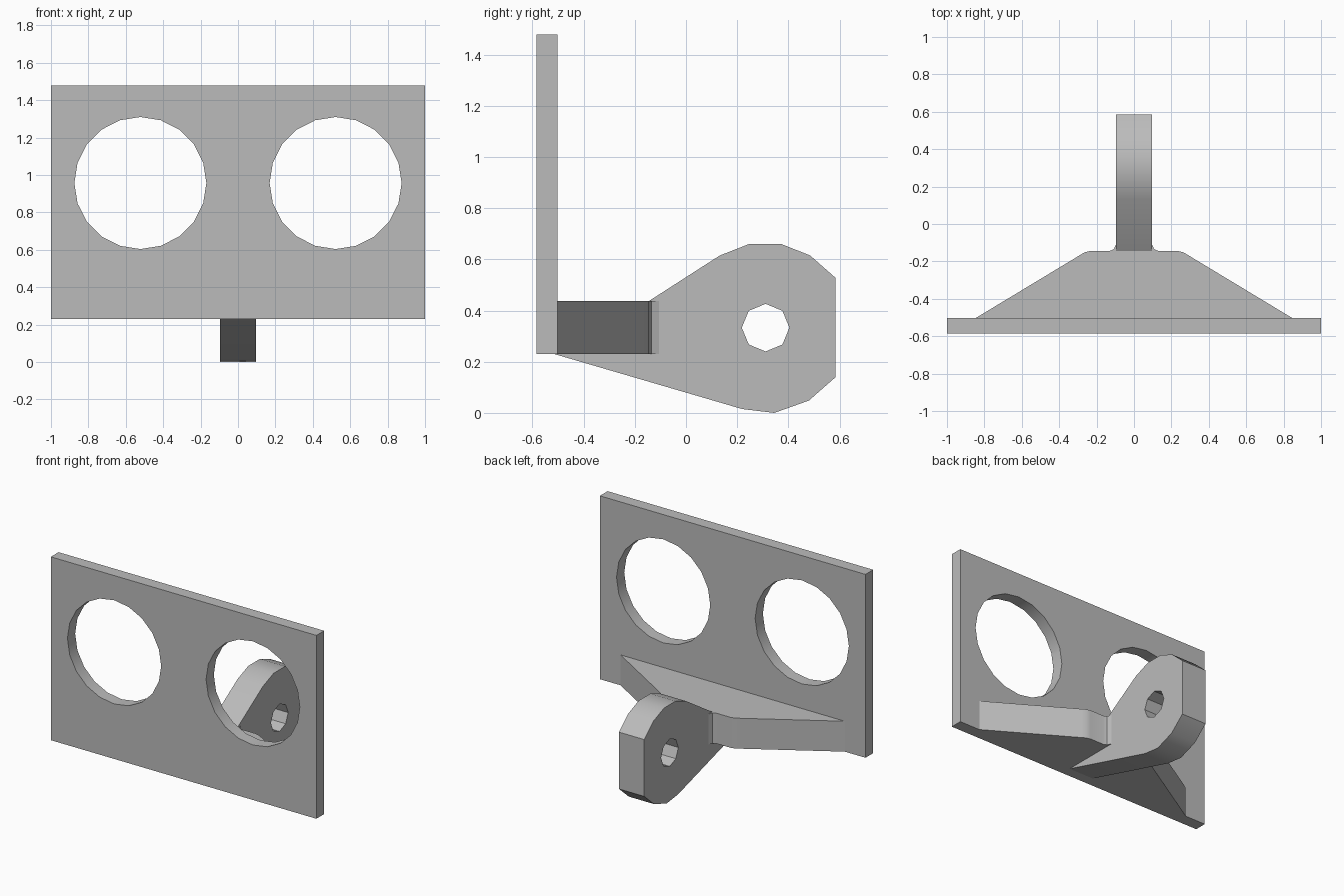
import bpy
import bmesh
from math import cos, sin, tau, radians
from mathutils import Vector

cube = bpy.data.objects.get("Cube")
if cube:
    bpy.data.objects.remove(cube, do_unlink=True)

GREY = (0.5, 0.5, 0.5, 1.0)
metal = bpy.data.materials.new("plain grey")
metal.use_nodes = True
metal.diffuse_color = GREY
metal.node_tree.nodes["Principled BSDF"].inputs["Base Color"].default_value = GREY


def prism(name, outline, axis, low, high):
    """Extrude a 2D outline along an axis; the outline gives the other two coordinates in order."""
    bm = bmesh.new()

    def place(p):
        co = list(p)
        co.insert(axis, low)
        return bm.verts.new(co)

    face = bm.faces.new([place(p) for p in outline])
    side = bmesh.ops.extrude_face_region(bm, geom=[face])["geom"]
    shift = Vector((0, 0, 0))
    shift[axis] = high - low
    bmesh.ops.translate(bm, vec=shift, verts=[g for g in side if isinstance(g, bmesh.types.BMVert)])
    bmesh.ops.recalc_face_normals(bm, faces=bm.faces)
    mesh = bpy.data.meshes.new(name)
    bm.to_mesh(mesh)
    bm.free()
    mesh.materials.append(metal)
    obj = bpy.data.objects.new(name, mesh)
    bpy.context.collection.objects.link(obj)
    return obj


def ring(u, v, radius, sides):
    return [(u + radius * cos(tau * i / sides), v + radius * sin(tau * i / sides)) for i in range(sides)]


def drill(obj, cutter):
    cutter.hide_render = True
    mod = obj.modifiers.new("hole", "BOOLEAN")
    mod.operation = "DIFFERENCE"
    mod.solver = "EXACT"
    mod.object = cutter
    bpy.context.view_layer.objects.active = obj
    bpy.ops.object.modifier_apply(modifier=mod.name)
    bpy.data.objects.remove(cutter, do_unlink=True)


# Upright plate with two large round holes
BASE, BACK = 0.23, -0.502
plate = prism("face_plate", [(-1, BASE), (1, BASE), (1, 1.478), (-1, 1.478)], 1, -0.585, BACK)
for side in (-1, 1):
    drill(plate, prism("plate_cutter", ring(side * 0.522, 0.957, 0.353, 20), 1, -0.7, -0.4))

# Tapered gusset behind the plate, with small fillets into the lug
half = [(0.845, BACK), (0.29, -0.167), (0.265, -0.152), (0.235, -0.144),
        (0.13, -0.144), (0.107, -0.134), (0.095, -0.105)]
gusset = prism("gusset", half + [(-x, y) for x, y in reversed(half)], 2, BASE, 0.437)

# Rounded lug with a pivot hole
lug_outline = [(-0.515, BASE), (0.22, 0.015), (0.345, 0), (0.48, 0.048), (0.585, 0.14),
               (0.585, 0.527), (0.485, 0.615), (0.372, 0.66), (0.247, 0.66), (0.132, 0.615),
               (-0.145, 0.437), (-0.2, 0.402), (-0.515, 0.3)]
lug = prism("pivot_lug", lug_outline, 0, -0.095, 0.095)
drill(lug, prism("lug_cutter", ring(0.311, 0.333, 0.093, 8), 0, -0.3, 0.3))

# Smooth the rounded runs, keep the corners crisp
bpy.ops.object.select_all(action="DESELECT")
for obj in (plate, gusset, lug):
    obj.select_set(True)
bpy.context.view_layer.objects.active = plate
bpy.ops.object.shade_smooth_by_angle(angle=radians(30))
